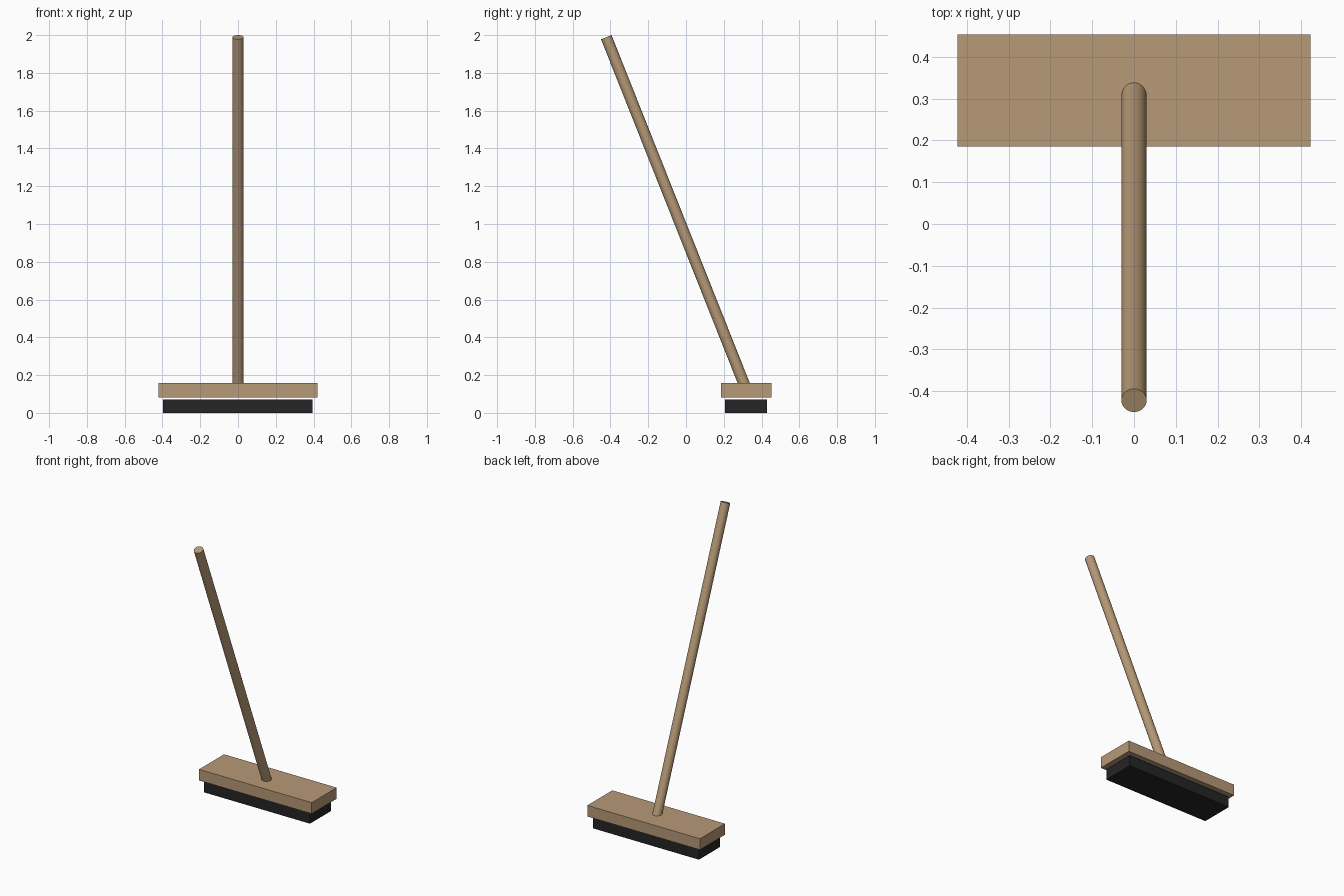
import bpy
from mathutils import Vector

if "Cube" in bpy.data.objects:
    bpy.data.objects.remove(bpy.data.objects["Cube"])


def material(name, rgb):
    m = bpy.data.materials.new(name)
    m.diffuse_color = (*rgb, 1)
    m.use_nodes = True
    m.node_tree.nodes["Principled BSDF"].inputs["Base Color"].default_value = m.diffuse_color
    return m


wood = material("wood", (0.47, 0.32, 0.18))
dark = material("dark_bristle", (0.018, 0.018, 0.018))


def box(name, lo, hi, mat):
    lo, hi = Vector(lo), Vector(hi)
    bpy.ops.mesh.primitive_cube_add(size=1, location=(lo + hi) / 2)
    ob = bpy.context.object
    ob.name = name
    ob.scale = hi - lo
    bpy.ops.object.transform_apply(location=False, rotation=False, scale=True)
    ob.data.materials.append(mat)
    return ob


def rod(name, start, end, radius, mat, sides=32):
    start, end = Vector(start), Vector(end)
    axis = end - start
    bpy.ops.mesh.primitive_cylinder_add(
        vertices=sides, radius=radius, depth=axis.length,
        location=(start + end) / 2,
        rotation=axis.to_track_quat('Z', 'Y').to_euler())
    ob = bpy.context.object
    ob.name = name
    ob.data.materials.append(mat)
    bpy.ops.object.shade_smooth_by_angle()
    return ob


# Bristle block, sitting just below the head with a thin gap
box("bristles", (-0.398, 0.206, 0), (0.395, 0.43, 0.072), dark)

# Wooden head
box("broom_head", (-0.422, 0.186, 0.082), (0.422, 0.453, 0.157), wood)

# Leaning handle, its foot sunk into the head
top = Vector((0, -0.422, 1.989))
foot = Vector((0, 0.306, 0.157))
rod("handle", foot + (foot - top).normalized() * 0.04, top, 0.03, wood)
